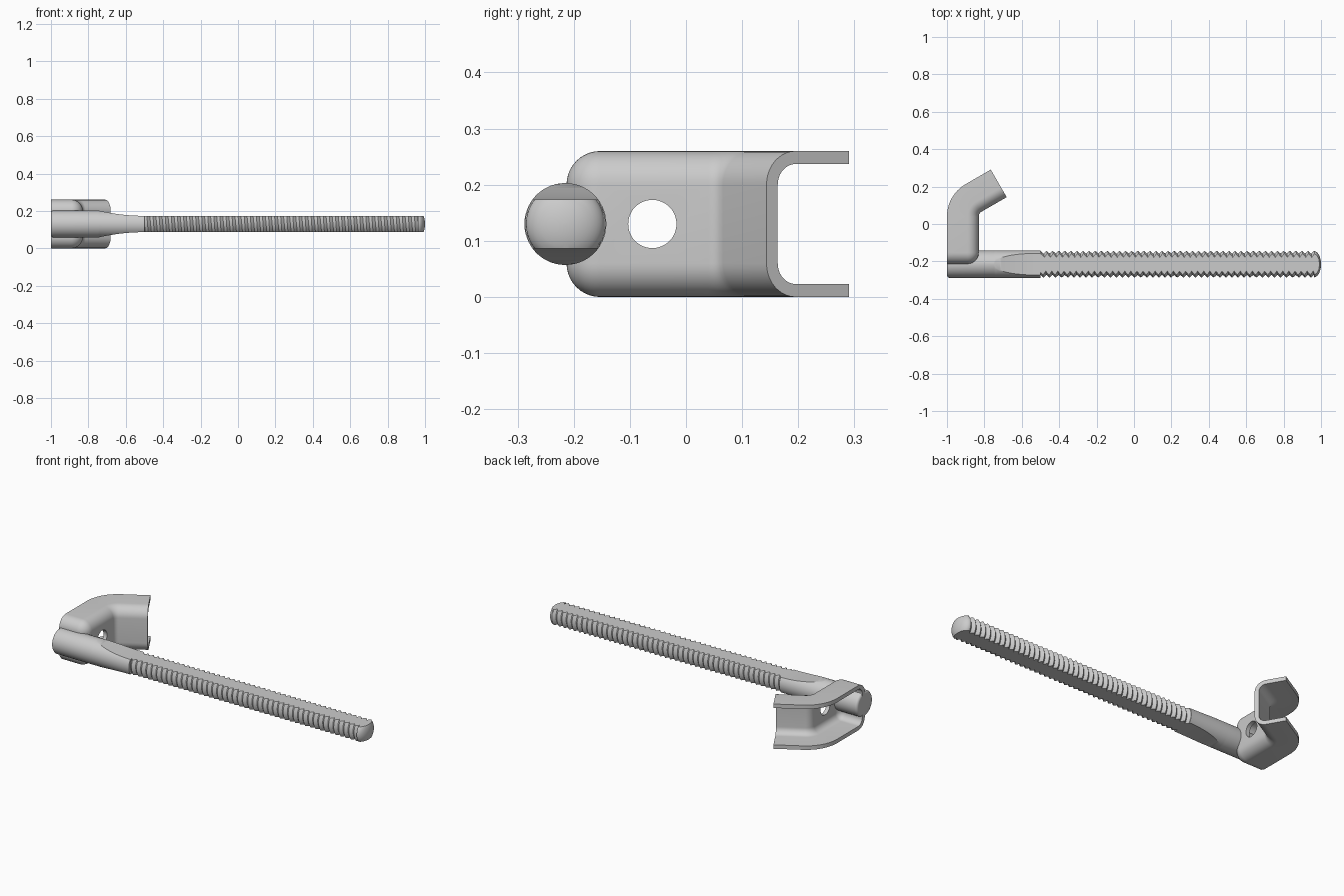
import bpy, bmesh, math
from mathutils import Vector

if "Cube" in bpy.data.objects:
    bpy.data.objects.remove(bpy.data.objects["Cube"])

ROD = Vector((0, -0.215, 0.13))      # rod axis position
R, FLAT = 0.073, 0.0435              # rod radius, half height of the flats


def finish(name, bm, offset=(0, 0, 0)):
    bmesh.ops.remove_doubles(bm, verts=bm.verts, dist=1e-5)
    bmesh.ops.recalc_face_normals(bm, faces=bm.faces)
    bmesh.ops.translate(bm, verts=bm.verts, vec=Vector(offset))
    me = bpy.data.meshes.new(name)
    bm.to_mesh(me)
    bm.free()
    ob = bpy.data.objects.new(name, me)
    bpy.context.collection.objects.link(ob)
    return ob


def smooth(ob, angle=30):
    bpy.ops.object.select_all(action='DESELECT')
    ob.select_set(True)
    bpy.context.view_layer.objects.active = ob
    bpy.ops.object.shade_smooth_by_angle(angle=math.radians(angle))


def loft(sections, closed, cap_start=False, cap_end=False):
    bm = bmesh.new()
    rows = [[bm.verts.new(p) for p in s] for s in sections]
    n = len(rows[0])
    for a, b in zip(rows, rows[1:]):
        for j in range(n if closed else n - 1):
            k = (j + 1) % n
            bm.faces.new((a[j], a[k], b[k], b[j]))
    if cap_start:
        bm.faces.new(rows[0])
    if cap_end:
        bm.faces.new(rows[-1])
    return bm


def flat_circle(x, r, h, n=24):
    # circle of radius r with its top and bottom cut off at height h
    a = math.asin(min(1, h / r))
    right = [-a + 2 * a * i / n for i in range(n + 1)]
    return [(x, r * math.cos(t), r * math.sin(t))
            for t in right + [math.pi + t for t in right]]


# Shank: round at the hook, easing into the two flats
sections = []
for i in range(6):
    t = i / 5 * math.pi / 2
    sections.append(flat_circle(-1 + 0.015 * (1 - math.cos(t)), R - 0.015 + 0.015 * math.sin(t), R))
for i in range(25):
    t = 1 - i / 24
    sections.append(flat_circle(-0.5 - 0.25 * t, R, FLAT + (R - FLAT) * t * t))
smooth(finish("shank", loft(sections, True, True, True), ROD))

# Domed tip of the rod
sections = []
for i in range(13):
    t = i / 12 * math.pi / 2 * 0.98
    sections.append(flat_circle(0.962 + 0.038 * math.sin(t), 0.07 * math.cos(t), FLAT))
smooth(finish("rod_tip", loft(sections, True, True, True), ROD))

# Helical thread, trimmed at both ends and flattened above and below
PITCH, N = 0.0325, 32
rows = []
for k in range(-4, 96):
    r = 0.072 if k % 2 == 0 else 0.057
    rows.append([(-0.5 + PITCH * (k / 2 + j / N), r * math.cos(math.tau * j / N),
                  r * math.sin(math.tau * j / N)) for j in range(N + 1)])
bm = loft(rows, False)
bmesh.ops.remove_doubles(bm, verts=bm.verts, dist=1e-5)


def trim(bm, point, normal):
    bmesh.ops.bisect_plane(bm, geom=bm.verts[:] + bm.edges[:] + bm.faces[:], dist=1e-6,
                           plane_co=point, plane_no=normal, clear_outer=True)


trim(bm, (-0.501, 0, 0), (-1, 0, 0))
trim(bm, (0.966, 0, 0), (1, 0, 0))
bmesh.ops.holes_fill(bm, edges=[e for e in bm.edges if e.is_boundary], sides=0)
for side in (-1, 1):
    trim(bm, (0, 0, side * FLAT), (0, 0, side))
    bmesh.ops.holes_fill(bm, edges=[e for e in bm.edges if e.is_boundary], sides=0)
smooth(finish("thread", bm, ROD))

# Hook: a rounded channel with a closed lower end, bent by 60 degrees
DEPTH, FIL, HALF, WALL = 0.17, 0.06, 0.13, 0.023
Y0, YB, BEND_R, TAIL = -0.213, 0.04, 0.03, 0.155


def channel(y, x_dir, origin, rho):
    # u is the distance from the web towards the open edge
    core = HALF - FIL
    pts = [(DEPTH, -core - rho)]
    for sign, start in ((-1, 0), (1, 1)):
        for i in range(11):
            a = math.pi / 2 * (i / 10 if start else 1 - i / 10)
            pts.append((FIL - rho * math.cos(a), sign * (core + rho * math.sin(a))))
    pts.append((DEPTH, core + rho))
    return [Vector((origin[0] + x_dir[0] * u, origin[1] + x_dir[1] * u, HALF + z)) for u, z in pts]


sections = []
for i in range(11):                                   # rounded lower end
    a = math.pi / 2 * i / 10
    y = Y0 + FIL * (1 - math.cos(a))
    sections.append(channel(y, (-1, 0), (-0.83, y), FIL * math.sin(a)))
for i in range(17):                                   # bend
    a = math.radians(60) * i / 16
    d = (-math.cos(a), math.sin(a))
    o = (-0.83 + BEND_R + BEND_R * d[0], YB + BEND_R * d[1])
    sections.append(channel(0, d, o, FIL))
end = (o[0] + TAIL * d[1], o[1] - TAIL * d[0])        # straight tail
sections.append(channel(0, d, end, FIL))
hook = finish("hook", loft(sections, False, True), (0, 0, 0))

# thickness goes inwards, so make the normals face out of the web
mid = max(hook.data.polygons, key=lambda p: p.area * (abs(p.normal.x) > 0.99))
if mid.normal.x < 0:
    hook.data.flip_normals()
shell = hook.modifiers.new("wall", 'SOLIDIFY')
shell.thickness, shell.offset, shell.use_even_offset = WALL, -1, True

# Round hole through the web
bm = bmesh.new()
bmesh.ops.create_cone(bm, cap_ends=True, segments=48, radius1=0.043, radius2=0.043, depth=0.14)
bmesh.ops.rotate(bm, verts=bm.verts, cent=(0, 0, 0),
                 matrix=Vector((0, 0, 1)).rotation_difference(Vector((1, 0, 0))).to_matrix())
cutter = finish("hole_cutter", bm, (-0.83, -0.06, 0.13))
cutter.hide_render = True
cut = hook.modifiers.new("hole", 'BOOLEAN')
cut.operation, cut.object, cut.solver = 'DIFFERENCE', cutter, 'EXACT'

# Apply the modifiers, then mark sharp edges
bpy.context.view_layer.update()
dg = bpy.context.evaluated_depsgraph_get()
me = bpy.data.meshes.new_from_object(hook.evaluated_get(dg))
hook.modifiers.clear()
hook.data = me
bpy.data.objects.remove(cutter)
smooth(hook)
